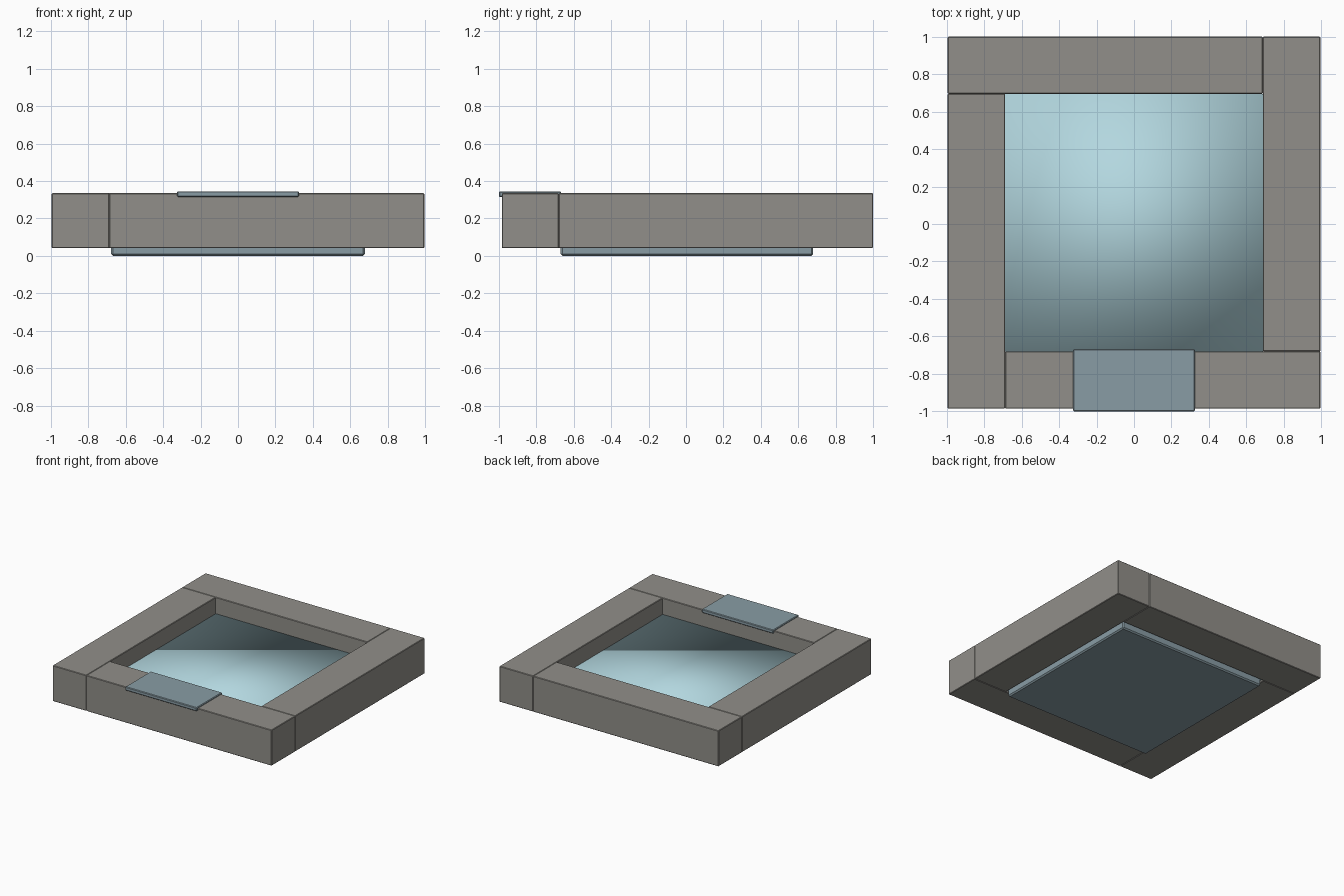
import bpy
import bmesh
from mathutils import Vector

if "Cube" in bpy.data.objects:
    bpy.data.objects.remove(bpy.data.objects["Cube"], do_unlink=True)


def material(name, colour):
    mat = bpy.data.materials.new(name)
    mat.use_nodes = True
    mat.diffuse_color = (*colour, 1)
    mat.node_tree.nodes["Principled BSDF"].inputs["Base Color"].default_value = (*colour, 1)
    return mat


stone = material("warm grey stone", (0.285, 0.275, 0.252))
steel = material("blue grey metal", (0.25, 0.335, 0.375))
aqua = material("pale blue water", (0.45, 0.68, 0.74))


def box(name, low, high, mat, bevel=0.0, smooth=False):
    """Axis-aligned box between two corners, with an optional small chamfer."""
    low, high = Vector(low), Vector(high)
    bm = bmesh.new()
    bmesh.ops.create_cube(bm, size=1)
    bmesh.ops.scale(bm, vec=high - low, verts=bm.verts)
    if bevel:
        bmesh.ops.bevel(bm, geom=bm.edges[:], offset=bevel, segments=1,
                        affect="EDGES", profile=0.5)
    for face in bm.faces:
        face.smooth = smooth
    mesh = bpy.data.meshes.new(name)
    bm.to_mesh(mesh)
    bm.free()
    mesh.materials.append(mat)
    obj = bpy.data.objects.new(name, mesh)
    obj.location = (low + high) / 2
    bpy.context.collection.objects.link(obj)
    return obj


# Four walls of the basin, lapping round the corners
bottom, top = 0.042, 0.335
outer, inner = 0.995, 0.688
front, back = -0.985, 1.0
front_in, back_in = -0.68, 0.695
walls = {
    "front_wall": (-inner, outer, front, front_in),
    "left_wall": (inner, outer, front_in, back),
    "back_wall": (-outer, inner, back_in, back),
    "right_wall": (-outer, -inner, front, back_in),
}
for name, (x0, x1, y0, y1) in walls.items():
    box(name, (x0, y0, bottom), (x1, y1, top), stone, bevel=0.004)

# Tray under the basin
box("base_tray", (-0.677, -0.67, 0), (0.677, 0.68, 0.12), steel, bevel=0.01)

# Softly shaded water filling the basin
box("water", (-inner, front_in, 0.06), (inner, back_in, 0.2), aqua, smooth=True)

# Spout plate over the front wall
box("spout_plate", (-0.325, -1.0, 0.315), (0.325, -0.668, 0.345), steel, bevel=0.005)
